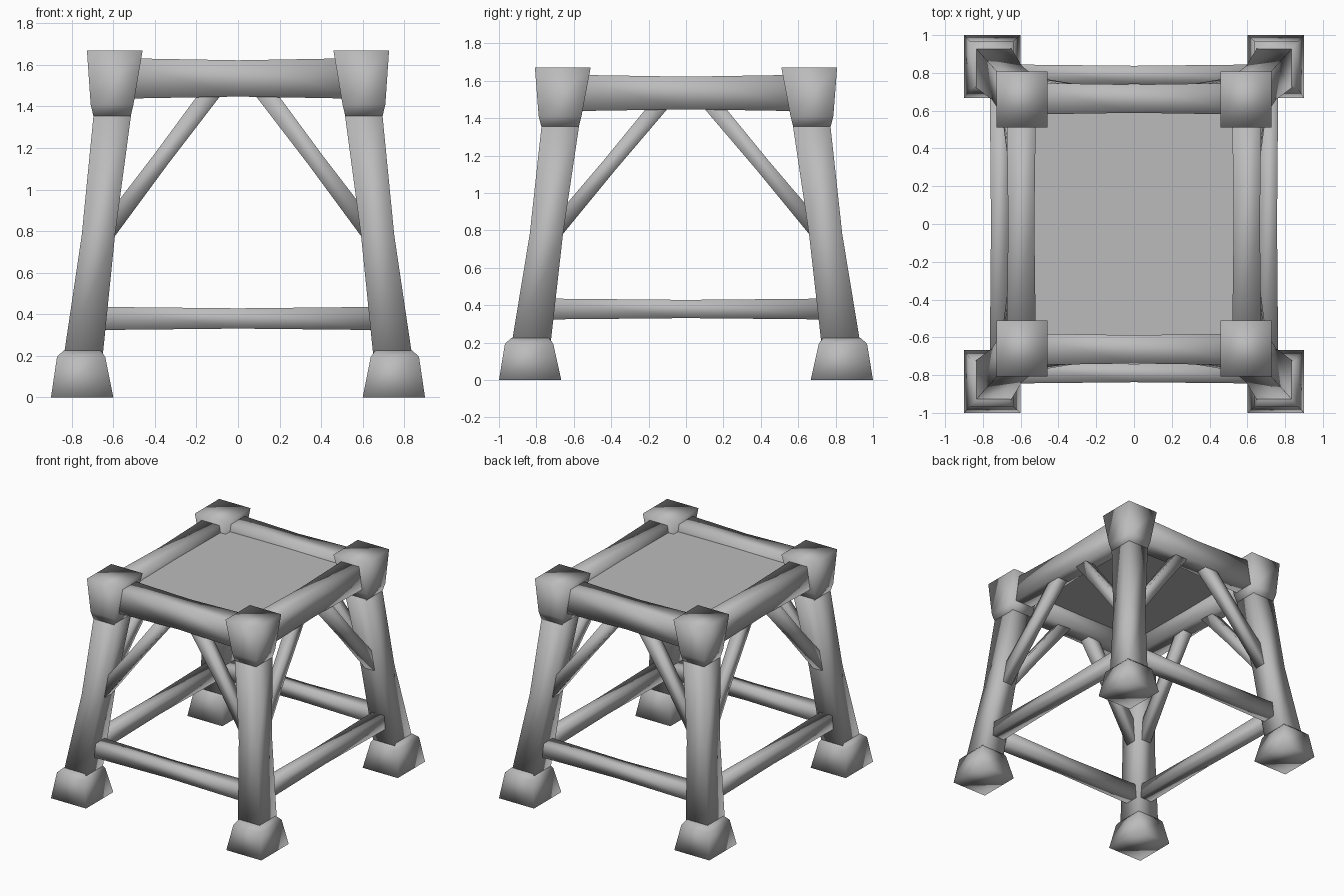
import bpy, bmesh
from mathutils import Vector

cube = bpy.data.objects.get("Cube")
if cube:
    bpy.data.objects.remove(cube, do_unlink=True)

DEPTH = 1 / 0.9  # the frame is slightly deeper than wide

grey = bpy.data.materials.new("stone grey")
grey.use_nodes = True
colour = (0.5, 0.5, 0.5, 1)
grey.diffuse_color = colour
grey.node_tree.nodes["Principled BSDF"].inputs["Base Color"].default_value = colour


def finish(name, bm, smooth=True):
    bmesh.ops.recalc_face_normals(bm, faces=bm.faces)
    for face in bm.faces:
        face.smooth = smooth
    mesh = bpy.data.meshes.new(name)
    bm.to_mesh(mesh)
    bm.free()
    mesh.materials.append(grey)
    obj = bpy.data.objects.new(name, mesh)
    bpy.context.collection.objects.link(obj)
    return obj


def loft(name, rings):
    """Closed square-section solid; each ring is (centre, half side u, half side v)."""
    bm = bmesh.new()
    loops = []
    for c, u, v in rings:
        c, u, v = Vector(c), Vector(u), Vector(v)
        loops.append([bm.verts.new(c + a * u + b * v)
                      for a, b in ((-1, -1), (1, -1), (1, 1), (-1, 1))])
    for low, high in zip(loops, loops[1:]):
        for i in range(4):
            j = (i + 1) % 4
            bm.faces.new((low[i], low[j], high[j], high[i]))
    bm.faces.new(loops[0])
    bm.faces.new(loops[-1])
    return finish(name, bm)


def beam(name, start, end, side, wide, high, waist):
    """Straight beam, a little thinner at its middle."""
    start, end = Vector(start), Vector(end)
    side = Vector(side)
    up = (end - start).cross(side).normalized()
    loft(name, [(start.lerp(end, t), side * wide * k, up * high * k)
                for t, k in ((0, 1), (0.5, waist), (1, 1))])


def upright(name, sx, sy, profile):
    """Stacked square rings given as (centre, half width, z)."""
    loft(name, [((sx * c, sy * c * DEPTH, z), (h, 0, 0), (0, h * DEPTH, 0))
                for c, h, z in profile])


# Corner posts with foot blocks and caps
LEG = [(0.747, 0.094, 0.18), (0.672, 0.08, 0.78), (0.6, 0.091, 1.4)]
FOOT = [(0.75, 0.15, 0), (0.755, 0.116, 0.195), (0.75, 0.09, 0.225)]
CAP = [(0.606, 0.09, 1.355), (0.606, 0.103, 1.41), (0.593, 0.134, 1.67)]
for sx, xname in ((1, "left"), (-1, "right")):
    for sy, yname in ((-1, "front"), (1, "back")):
        for part, profile in (("leg", LEG), ("foot", FOOT), ("cap", CAP)):
            upright(f"{yname}_{xname}_{part}", sx, sy, profile)

# Top beams, lower rails and diagonal braces on every side
for s, name in ((-1, "front"), (1, "back")):
    y = s * DEPTH
    beam(f"{name}_top_beam", (-0.6, y * 0.597, 1.535), (0.6, y * 0.597, 1.535),
         (0, 1, 0), 0.084, 0.098, 0.89)
    beam(f"{name}_lower_rail", (-0.7, y * 0.71, 0.38), (0.7, y * 0.71, 0.38),
         (0, 1, 0), 0.056, 0.056, 0.87)
    for m, end in ((1, "left"), (-1, "right")):
        beam(f"{name}_{end}_brace", (m * 0.638, y * 0.67, 0.79),
             (m * 0.104, y * 0.6, 1.5), (0, 1, 0), 0.045, 0.045, 0.9)

for s, name in ((1, "left"), (-1, "right")):
    far = 0.6 * DEPTH
    beam(f"{name}_top_beam", (s * 0.597, -far, 1.535), (s * 0.597, far, 1.535),
         (1, 0, 0), 0.078, 0.098, 0.89)
    far = 0.7 * DEPTH
    beam(f"{name}_lower_rail", (s * 0.712, -far, 0.38), (s * 0.712, far, 0.38),
         (1, 0, 0), 0.052, 0.056, 0.87)
    for m, end in ((-1, "front"), (1, "back")):
        beam(f"{name}_{end}_brace", (s * 0.67, m * 0.638 * DEPTH, 0.79),
             (s * 0.6, m * 0.104 * DEPTH, 1.5), (1, 0, 0), 0.042, 0.045, 0.9)

# Thin deck stretched between the top beams
bm = bmesh.new()
bmesh.ops.create_grid(bm, x_segments=1, y_segments=1, size=0.6)
bmesh.ops.scale(bm, vec=(1, DEPTH, 1), verts=bm.verts)
bmesh.ops.translate(bm, vec=(0, 0, 1.57), verts=bm.verts)
finish("deck", bm, smooth=False)
